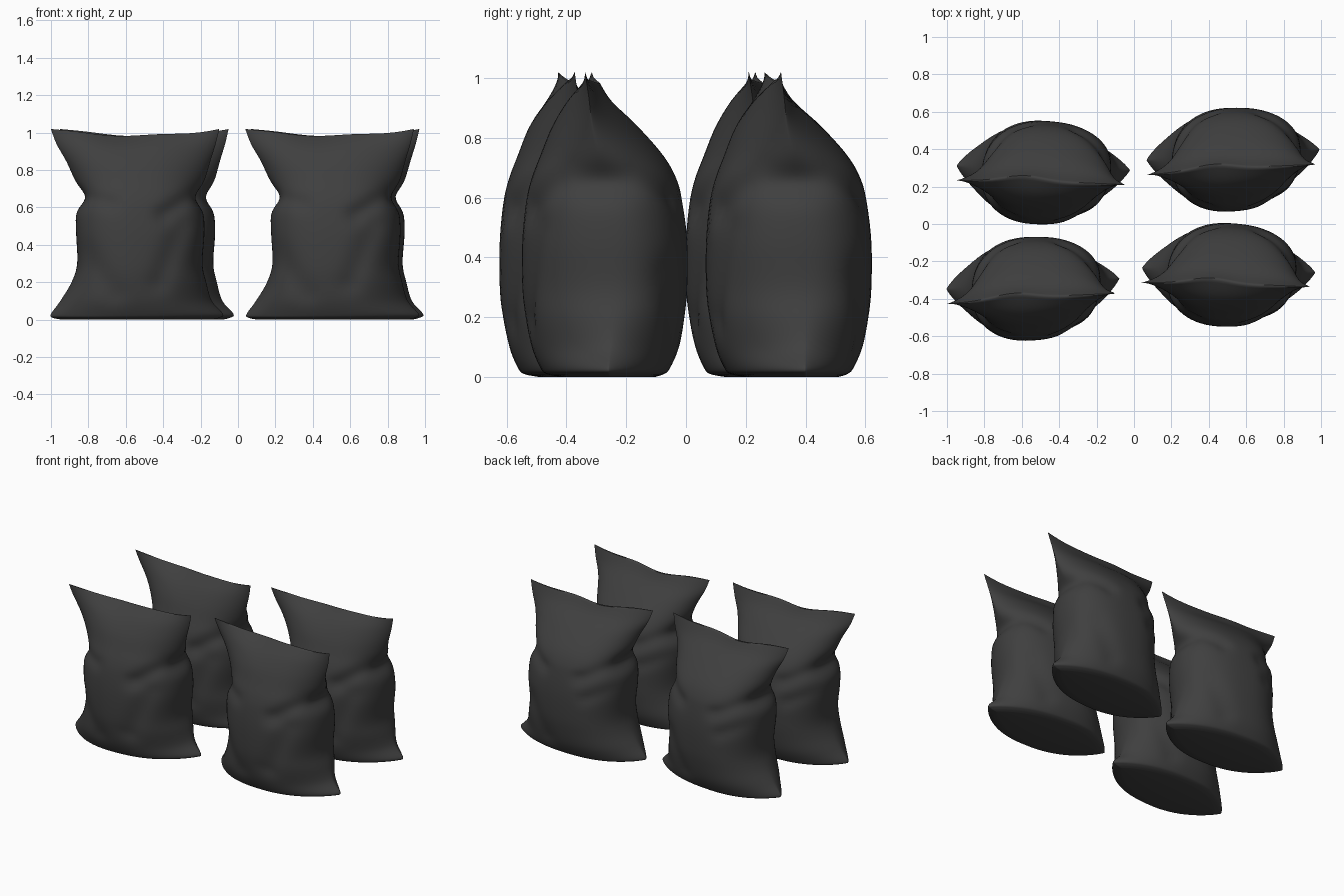
import bpy, bmesh
from math import sin, cos, pi, exp, radians

cube = bpy.data.objects.get("Cube")
if cube:
    bpy.data.objects.remove(cube)

# Dark plastic
plastic = bpy.data.materials.new("dark_grey_plastic")
plastic.use_nodes = True
shade = (0.05, 0.05, 0.05, 1)
plastic.diffuse_color = shade
bsdf = plastic.node_tree.nodes["Principled BSDF"]
bsdf.inputs["Base Color"].default_value = shade
bsdf.inputs["Roughness"].default_value = 0.6

# Bag sections: height, left, right, front, back, seam depth, roundness power
SECTIONS = [
    (0, -.4, .4, -.15, .16, .02, .85),
    (.01, -.45, .44, -.2, .19, .02, .85),
    (.03, -.46, .46, -.22, .21, .02, .85),
    (.1, -.41, .4, -.25, .24, .02, .68),
    (.2, -.35, .37, -.27, .26, .02, .54),
    (.3, -.32, .35, -.28, .27, .02, .47),
    (.45, -.325, .36, -.28, .27, .01, .44),
    (.58, -.33, .36, -.268, .255, 0, .46),
    (.66, -.33, .365, -.25, .235, -.01, .53),
    (.74, -.335, .365, -.22, .19, -.02, .63),
    (.84, -.375, .39, -.18, .1, -.04, .75),
    (.93, -.43, .42, -.13, 0, -.05, .85),
    (1, -.46, .44, -.066, -.054, -.06, .85),
]

# Creases: side (-1 front, 1 back), start x and z, end x and z, width, depth
FOLDS = [
    (-1, .32, .68, .15, .56, .05, .03),
    (-1, .24, .5, .12, .2, .06, .02),
    (-1, -.3, .66, -.14, .62, .045, .015),
    (-1, -.28, .36, -.12, .14, .06, .014),
    (1, -.3, .66, -.12, .58, .045, .02),
    (1, -.32, .52, -.16, .45, .04, .015),
    (1, .3, .67, .16, .6, .045, .02),
    (1, .26, .34, .14, .12, .06, .015),
]
AROUND, STEPS = 72, 5


def smooth_sections():
    """Catmull-Rom blend through the listed sections."""
    last = len(SECTIONS) - 1
    for i in range(last):
        quad = [SECTIONS[min(max(k, 0), last)] for k in range(i - 1, i + 3)]
        for s in range(STEPS):
            t = s / STEPS
            yield [b + t / 2 * (c - a + t * (2*a - 5*b + 4*c - d + t * (3*(b - c) + d - a)))
                   for a, b, c, d in zip(*quad)]
    yield SECTIONS[-1]


def fold_depth(side, x, z):
    """Total inward push of the creases at a point of one side."""
    total = 0
    for fs, ax, az, bx, bz, width, depth in FOLDS:
        if fs == side:
            dx, dz = bx - ax, bz - az
            t = ((x - ax) * dx + (z - az) * dz) / (dx * dx + dz * dz)
            t = min(max(t, 0), 1)
            gap = (x - ax - t * dx) ** 2 + (z - az - t * dz) ** 2
            total += depth * exp(-gap / width ** 2)
    return total


def section_ring(bm, row):
    z, left, right, front, back, seam, power = row
    ring = []
    top = max(0, (z - .8) / .2) ** 2
    # The side seams are pinched in at one height
    notch = .15 * exp(-((z - .655) / .06) ** 2)
    for k in range(AROUND):
        angle = 2 * pi * k / AROUND
        u, side = cos(angle), (1 if sin(angle) > 0 else -1)
        x = (left + right) / 2 + u * (right - left) / 2 * (1 - notch * u ** 4)
        bulge = max(0, 1 - abs(u) ** 2.4) ** power
        reach = (back if side > 0 else front) - seam
        y = seam + reach * bulge - side * fold_depth(side, x, z) * bulge
        # Skewed seam and front, with a wavy, dipping top edge
        skew = 1 - bulge * (1 - top) if side > 0 else 1
        y += .028 * u * skew + top * .03 * exp(-((x + .1) / .15) ** 2)
        rise = top * (.035 * u * u - .015 + .004 * sin(14 * x))
        ring.append(bm.verts.new((x, y, max(0, z + rise))))
    return ring


def cap(bm, ring, flip):
    """Close a ring with strips running from front to back."""
    for k in range(AROUND // 2):
        loop = [ring[k], ring[k + 1], ring[AROUND - k - 1], ring[-k]]
        loop = list(dict.fromkeys(loop))
        bm.faces.new(loop[::-1] if flip else loop)


bm = bmesh.new()
rings = [section_ring(bm, row) for row in smooth_sections()]
for low, high in zip(rings, rings[1:]):
    for k in range(AROUND):
        n = (k + 1) % AROUND
        bm.faces.new((low[k], low[n], high[n], high[k]))
cap(bm, rings[0], True)
cap(bm, rings[-1], False)
bmesh.ops.recalc_face_normals(bm, faces=bm.faces)
mesh = bpy.data.meshes.new("bag")
bm.to_mesh(mesh)
bm.free()
mesh.materials.append(plastic)

# Four matching bags, two of them turned slightly
PLACES = {
    "bag_front_right": (-.54, -.34, 0),
    "bag_back_right": (-.486, .28, -5),
    "bag_front_left": (.505, -.267, -5),
    "bag_back_left": (.53, .35, 0),
}
for name, (x, y, turn) in PLACES.items():
    bag = bpy.data.objects.new(name, mesh.copy())
    bag.location = (x, y, 0)
    bag.rotation_euler.z = radians(turn)
    bpy.context.collection.objects.link(bag)
    bpy.ops.object.select_all(action="DESELECT")
    bag.select_set(True)
    bpy.context.view_layer.objects.active = bag
    bpy.ops.object.shade_smooth_by_angle(angle=pi / 3)
bpy.data.meshes.remove(mesh)
